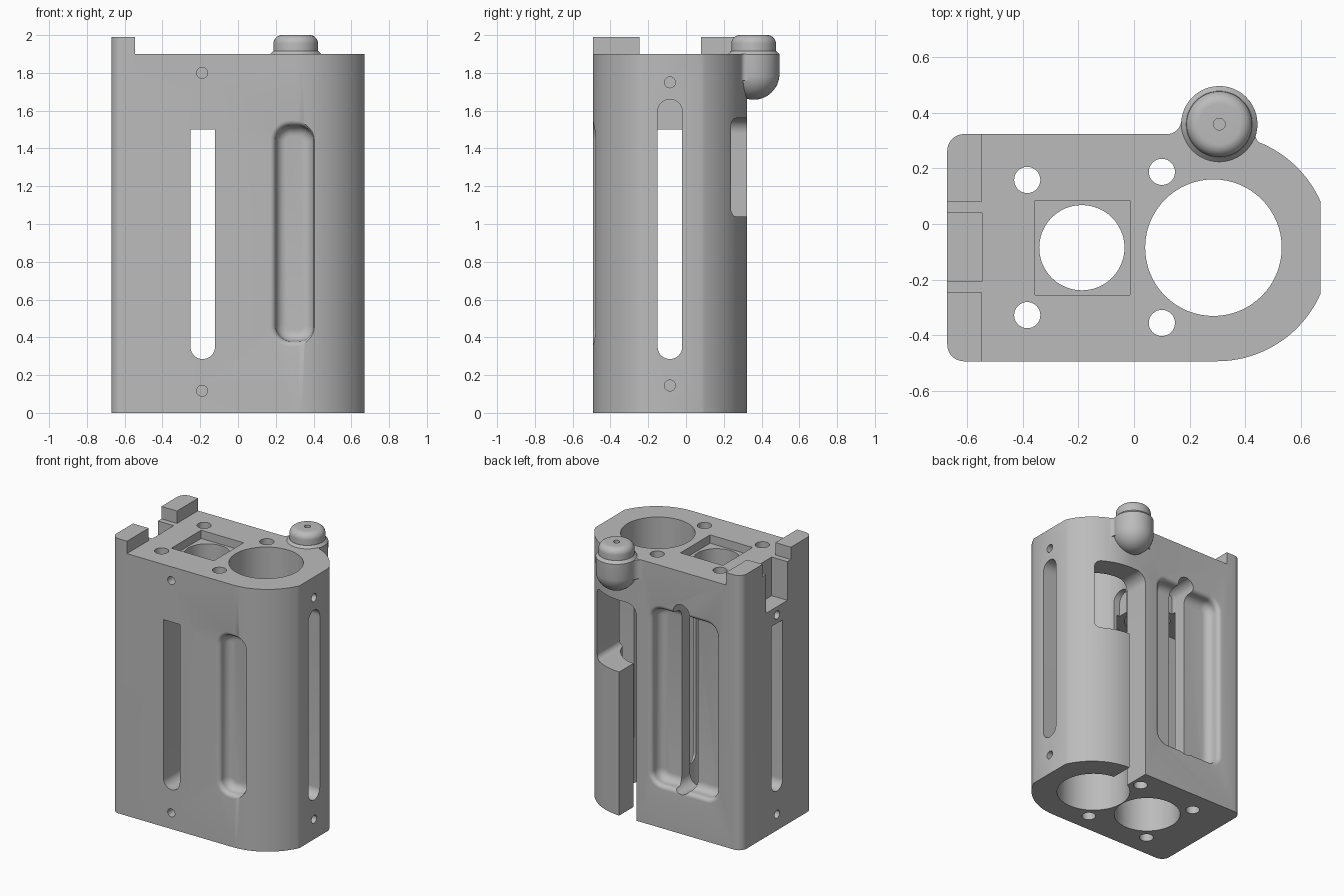
import bpy, bmesh
from math import sin, cos, pi, radians, atan2
from mathutils import Vector

cube = bpy.data.objects.get("Cube")
if cube:
    bpy.data.objects.remove(cube)

grey = bpy.data.materials.new("matte grey")
grey.use_nodes = True
grey.diffuse_color = (0.5, 0.5, 0.5, 1)
grey.node_tree.nodes["Principled BSDF"].inputs["Base Color"].default_value = (0.5, 0.5, 0.5, 1)


def loft(name, rings):
    """Closed solid through rings of equal point count."""
    bm = bmesh.new()
    loops = [[bm.verts.new(p) for p in ring] for ring in rings]
    n = len(loops[0])
    for a, b in zip(loops, loops[1:]):
        for i in range(n):
            bm.faces.new((a[i], a[(i + 1) % n], b[(i + 1) % n], b[i]))
    bm.faces.new(loops[0])
    bm.faces.new(loops[-1])
    bmesh.ops.recalc_face_normals(bm, faces=bm.faces)
    mesh = bpy.data.meshes.new(name)
    bm.to_mesh(mesh)
    bm.free()
    ob = bpy.data.objects.new(name, mesh)
    bpy.context.collection.objects.link(ob)
    mesh.materials.append(grey)
    return ob


def place(axis, u, v, w):
    return {"x": (w, u, v), "y": (u, w, v), "z": (u, v, w)}[axis]


def prism(name, pts, axis, lo, hi):
    return loft(name, [[place(axis, u, v, w) for u, v in pts] for w in (lo, hi)])


def arc(cu, cv, r, a0, a1, n=10):
    angles = [radians(a0 + (a1 - a0) * i / n) for i in range(n + 1)]
    return [(cu + r * cos(a), cv + r * sin(a)) for a in angles]


def box(x0, x1, y0, y1, z0, z1):
    return prism("cutter", [(x0, y0), (x1, y0), (x1, y1), (x0, y1)], "z", z0, z1)


def hole(axis, u, v, r, lo, hi, n=32):
    return prism("cutter", arc(u, v, r, 0, 360 - 360 / n, n - 1), axis, lo, hi)


def rounded(u0, u1, v0, v1, r):
    return (arc(u0 + r, v0 + r, r, 180, 270) + arc(u1 - r, v0 + r, r, 270, 360)
            + arc(u1 - r, v1 - r, r, 0, 90) + arc(u0 + r, v1 - r, r, 90, 180))


def slot(axis, centre, top, round_top, lo, hi):
    r, base = 0.065, 0.285
    pts = arc(centre, base + r, r, 180, 360, 20)
    if round_top:
        pts += arc(centre, top - r, r, 0, 180, 20)
    else:
        pts += [(centre + r, top), (centre - r, top)]
    return prism("cutter", pts, axis, lo, hi)


def pocket(x0, x1, z0, z1, face_y, inward, depth):
    """Soft-edged finger pocket: curved floor edge, flared rim."""
    fr, rim = 0.055, 0.03
    steps = [radians(a) for a in range(0, 91, 15)]
    prof = [(-fr + fr * sin(a), depth - fr + fr * cos(a)) for a in steps]
    prof += [(rim - rim * cos(a), rim - rim * sin(a)) for a in steps if depth - fr > rim or a > 0.3]
    prof.append((rim, -0.15))
    prof.sort(key=lambda p: -p[1])
    rings = []
    for off, d in prof:
        pts = rounded(x0 - off, x1 + off, z0 - off, z1 + off, 0.08 + off)
        rings.append([(u, face_y + inward * d, v) for u, v in pts])
    return loft("cutter", rings)


def lathe(name, cx, cy, prof, n=48):
    return loft(name, [[(cx + r * cos(2 * pi * i / n), cy + r * sin(2 * pi * i / n), z)
                        for i in range(n)] for r, z in prof])


def combine(target, other, op):
    mod = target.modifiers.new("bool", "BOOLEAN")
    mod.operation, mod.solver, mod.object = op, "EXACT", other
    bpy.context.view_layer.objects.active = target
    bpy.ops.object.modifier_apply(modifier=mod.name)
    bpy.data.objects.remove(other)


# Main housing outline: rounded corners at one end, truncated round at the other
MID, FRONT, BACK, TOP = -0.085, -0.4925, 0.3225, 1.9
side = 24
outline = (arc(-0.61, FRONT + 0.06, 0.06, 180, 270)
           + arc(0.297, MID, 0.4075, -90, -side, 24)
           + arc(0.297, MID, 0.4075, side, 90, 24)
           + arc(-0.61, BACK - 0.06, 0.06, 90, 180))
body = prism("housing", outline, "z", 0, 1.99)
combine(body, box(-0.545, 1, -1, 1, TOP, 2.2), "DIFFERENCE")
combine(body, box(-1, 0, -0.245, 0.08, TOP, 2.2), "DIFFERENCE")

# Button lug with domed underside, blended into the wall
KX, KY, KR = 0.306, 0.358, 0.137
dome = [(KR * sin(radians(a)), 1.795 - KR * cos(radians(a))) for a in range(4, 91, 8)]
combine(body, lathe("lug", KX, KY, dome + [(KR, 1.898), (0.119, 1.917), (0.1, 1.917)]), "UNION")


def blend(cx, cy, r, wall_point):
    """Concave corner between the lug and the wall."""
    c = Vector((cx, cy))
    to_lug = Vector((KX, KY)) - c
    to_wall = Vector(wall_point) - c
    a0 = atan2(to_wall.y, to_wall.x)
    delta = (atan2(to_lug.y, to_lug.x) - a0 + pi) % (2 * pi) - pi
    pts = arc(cx, cy, r, a0 * 180 / pi, (a0 + delta) * 180 / pi)
    return prism("blend", pts + [(KX, 0.3), (wall_point[0], wall_point[1] - 0.02)], "z", 1.76, 1.899)


combine(body, blend(0.119, BACK + 0.05, 0.05, (0.119, BACK)), "UNION")
combine(body, blend(0.466, 0.318, 0.03, (0.4544, 0.29)), "UNION")

# Window joined to the slit that runs down to the base
window = ([(0.17, -0.1), (0.31, -0.1), (0.31, 1.04)]
          + arc(0.505, 1.08, 0.04, 270, 360) + arc(0.505, 1.52, 0.04, 0, 90)
          + arc(0.25, 1.48, 0.08, 90, 180))

cutters = [
    # Chambers, neck and square seat
    hole("z", 0.285, MID, 0.245, -1, 3, 64),
    hole("z", -0.187, MID, 0.222, -1, 1.5, 64),
    hole("z", -0.187, MID, 0.153, 1.4, 3, 48),
    box(-0.355, -0.015, -0.255, 0.085, 1.84, 3),
    # Notch between the tabs
    box(-1, -0.543, -0.205, 0.04, 1.62, 3),
    prism("cutter", window, "y", -0.03, 1),
    # Finger pockets
    pocket(0.2, 0.4, 0.38, 1.52, FRONT, 1, 0.085),
    pocket(-0.47, 0.05, 0.31, 1.58, BACK, -1, 0.1),
    # Long slots on the four sides
    slot("y", -0.187, 1.5, False, -1, -0.2),
    slot("y", -0.187, 1.66, True, 0.1, 1),
    slot("x", MID, 1.5, False, -1, -0.3),
    slot("x", MID, 1.66, True, 0, 1),
]
# Vertical screw holes
for x, y in [(-0.383, 0.158), (-0.383, -0.327), (0.1, 0.187), (0.1, -0.355)]:
    cutters.append(hole("z", x, y, 0.047, -1, 3))
# Small side holes
for low, high in [(0.117, 1.8)]:
    for z in (low, high):
        cutters.append(hole("y", -0.19, z, 0.029, -1, FRONT + 0.15))
for z in (0.145, 1.75):
    cutters.append(hole("x", MID, z, 0.029, 0.54, 1))
for z in (0.117, 1.56):
    cutters.append(hole("x", MID, z, 0.029, -1, -0.52))
for c in cutters:
    combine(body, c, "DIFFERENCE")

# Button cap with rounded rim and a pin hole
rim = [(0.073 + 0.045 * cos(radians(a)), 1.955 + 0.045 * sin(radians(a))) for a in range(0, 91, 10)]
cap = lathe("button_cap", KX, KY, [(0.118, 1.91)] + rim + [(0.021, 2.0), (0.021, 1.98)])

for ob in (body, cap):
    bpy.ops.object.select_all(action="DESELECT")
    ob.select_set(True)
    bpy.context.view_layer.objects.active = ob
    bpy.ops.object.shade_smooth_by_angle(angle=radians(30))
